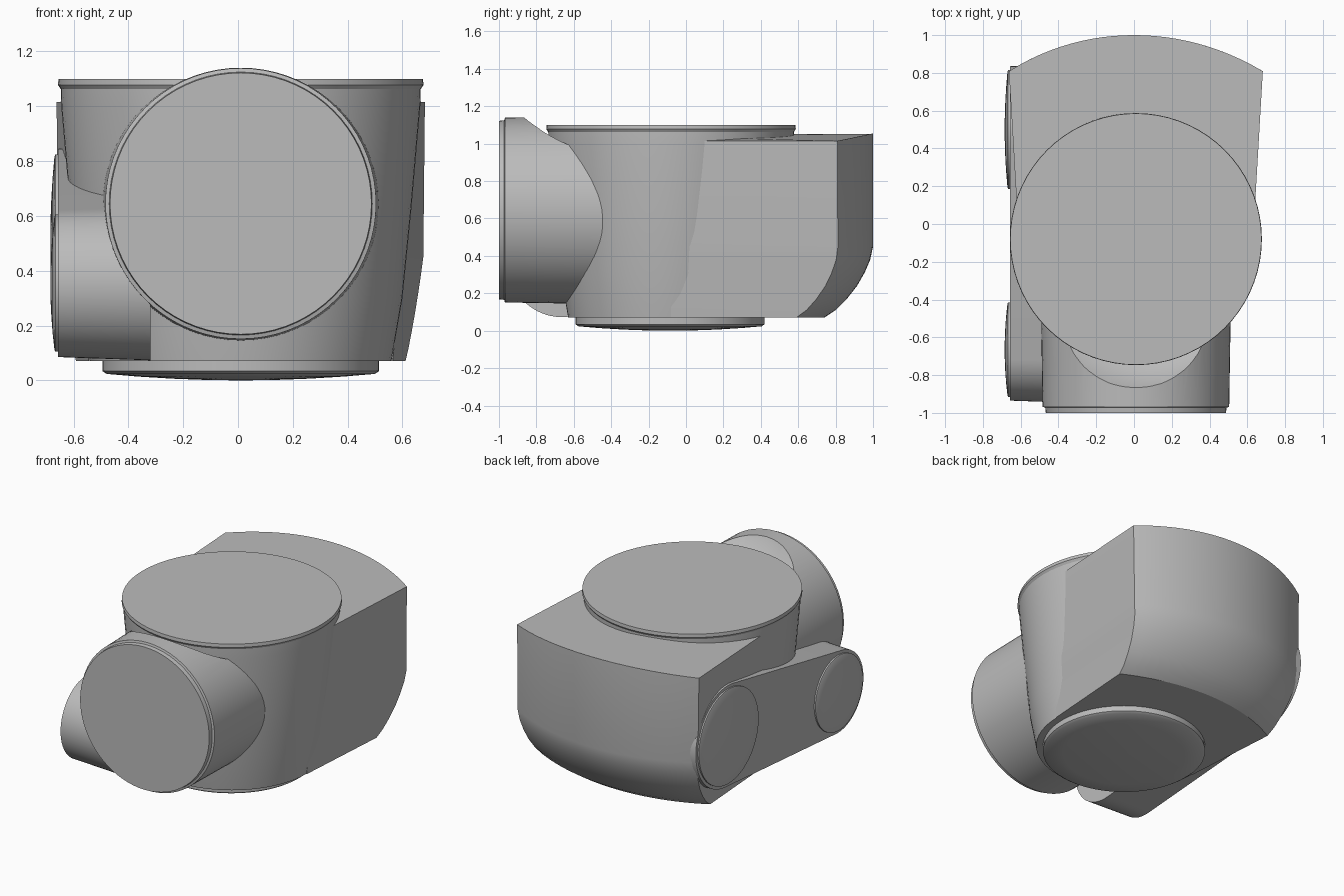
import bpy, bmesh
from math import cos, sin, tau, radians, sqrt
from mathutils import Matrix, Vector

cube = bpy.data.objects.get("Cube")
if cube:
    bpy.data.objects.remove(cube, do_unlink=True)

grey = bpy.data.materials.new("cast_grey")
grey.use_nodes = True
COLOUR = (0.5, 0.5, 0.5, 1)
grey.diffuse_color = COLOUR
grey.node_tree.nodes["Principled BSDF"].inputs["Base Color"].default_value = COLOUR

CX, CY = 0.01, -0.08   # column axis
TO_FRONT = Matrix.Rotation(radians(90), 4, 'X')
TO_RIGHT = Matrix.Rotation(radians(-90), 4, 'Y')
DOWN = Matrix.Rotation(radians(180), 4, 'X')


def finish(name, bm):
    bmesh.ops.recalc_face_normals(bm, faces=bm.faces[:])
    mesh = bpy.data.meshes.new(name)
    bm.to_mesh(mesh)
    bm.free()
    obj = bpy.data.objects.new(name, mesh)
    bpy.context.collection.objects.link(obj)
    mesh.materials.append(grey)
    return obj


def smooth(obj):
    bpy.ops.object.select_all(action='DESELECT')
    obj.select_set(True)
    bpy.context.view_layer.objects.active = obj
    bpy.ops.object.shade_smooth_by_angle(angle=radians(30))


def loft(name, rings):
    """Skin a stack of equal closed rings and cap both ends."""
    bm = bmesh.new()
    loops = [[bm.verts.new(p) for p in ring] for ring in rings]
    n = len(loops[0])
    for a, b in zip(loops, loops[1:]):
        for i in range(n):
            j = (i + 1) % n
            bm.faces.new((a[i], a[j], b[j], b[i]))
    bm.faces.new(loops[0])
    bm.faces.new(loops[-1])
    return finish(name, bm)


def lathe(name, profile, place=Matrix(), n=72):
    """Turn (radius, height) points about a local z axis."""
    return loft(name, [[place @ Vector((r * cos(tau * i / n), r * sin(tau * i / n), h))
                        for i in range(n)] for r, h in profile])


def lens(name, r, place, rim, rise):
    """Shallow domed cover disc."""
    dome = [(r * k, rim + rise * (1 - k * k)) for k in (0.97, 0.75, 0.5, 0.25, 0.05)]
    smooth(lathe(name, [(r, -0.02), (r, rim * 0.8)] + dome, place))


# Tapered column with its top cover
axis = Matrix.Translation((CX, CY, 0))
smooth(lathe("column", [(0.55, 0.07), (0.59, 0.3), (0.622, 0.62), (0.655, 1.0), (0.657, 1.08)], axis))
smooth(lathe("top_cover", [(0.655, 1.06), (0.667, 1.078), (0.665, 1.1)], axis))

# Rear housing: drafted sides, arched back, curved underside and crowned top
STEPS = 24
levels = [(0.07, 0.26), (0.11, 0.2), (0.17, 0.14), (0.24, 0.085),
          (0.31, 0.045), (0.38, 0.015), (0.45, 0), (1.015, 0)]
rings = []
for z, inset in levels:
    width = 0.672 - 0.05 * max(0, 0.5 - z) / 0.43 - 0.08 * inset
    front = 0.555 + 0.065 * min(1, (z - 0.07) / 0.75)
    crown = 0.04 if z > 1 else 0
    ring = [(CX - front, CY, z)]
    ring += [(CX + front * (i / 12 - 1), CY, z + crown * (1 - (i / 12 - 1) ** 2))
             for i in range(1, 24)]
    ring += [(CX + front, CY, z)]
    for i in range(STEPS + 1):
        t = 1 - 2 * i / STEPS
        x = width * t
        y = 1 - inset - (1.276 - sqrt(1.276 ** 2 - x * x))
        ring.append((x + CX * t * t, y, z + crown * (1 - t * t)))
    rings.append(ring)
smooth(loft("rear_housing", rings))

# Front drum, scooped around the column top
drum = lathe("front_drum", [(0.505, 0.3), (0.5, 0.6), (0.494, 0.968), (0.48, 0.972), (0.477, 1.0)],
             Matrix.Translation((CX, 0, 0.645)) @ TO_FRONT)
scoop = lathe("scoop_cutter", [(0.6, 0.96), (0.65, 0.99), (0.69, 1.02), (0.73, 1.06),
                               (0.775, 1.12), (0.82, 1.2)], axis)
scoop.hide_render = True
scoop.hide_viewport = True
cut = drum.modifiers.new("scoop", 'BOOLEAN')
cut.operation = 'DIFFERENCE'
cut.object = scoop
cut.solver = 'EXACT'
bpy.context.view_layer.objects.active = drum
bpy.ops.object.modifier_apply(modifier=cut.name)
bpy.data.objects.remove(scoop, do_unlink=True)
smooth(drum)

# Side arm: hull of two round ends, with a domed cover on each
ends = [("rear", 0.5, 0.51, 0.335, 0.315), ("front", -0.665, 0.355, 0.27, 0.25)]
bm = bmesh.new()
for _, y, z, r, _ in ends:
    for x, grow in ((-0.657, 0), (-0.32, 0.012)):
        for i in range(64):
            a = tau * i / 64
            bm.verts.new((x, y + (r + grow) * cos(a), z + (r + grow) * sin(a)))
bmesh.ops.convex_hull(bm, input=bm.verts[:])
bmesh.ops.dissolve_limit(bm, angle_limit=radians(0.5), verts=bm.verts[:], edges=bm.edges[:])
smooth(finish("side_arm", bm))
for label, y, z, _, r in ends:
    lens(label + "_arm_cover", r, Matrix.Translation((-0.657, y, z)) @ TO_RIGHT, 0.012, 0.016)

# Bottom cover
lens("bottom_cover", 0.505, Matrix.Translation((CX, CY - 0.005, 0.07)) @ DOWN, 0.045, 0.025)
